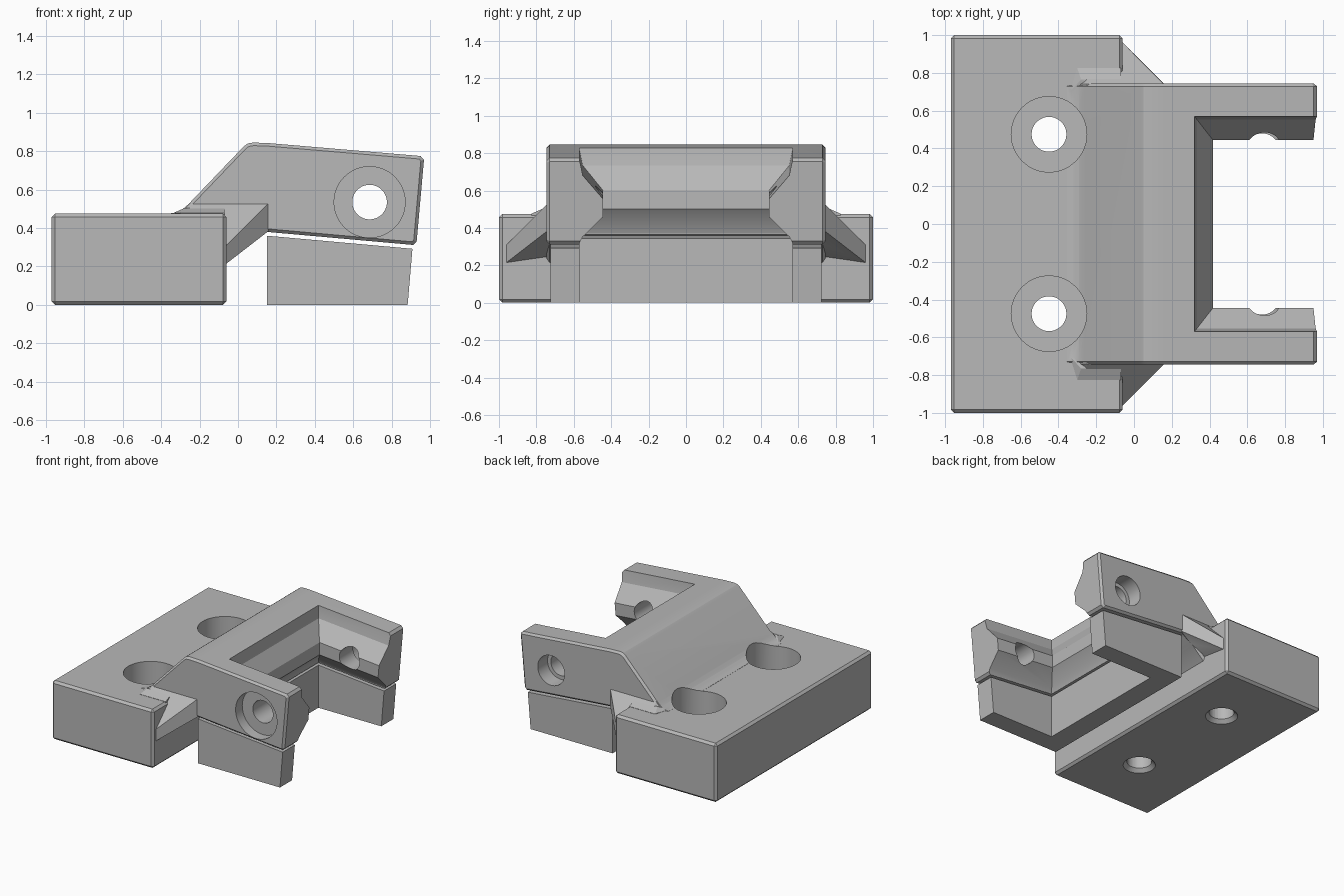
import bpy, bmesh, math
from mathutils import Matrix, Vector

cube = bpy.data.objects.get("Cube")
if cube:
    bpy.data.objects.remove(cube, do_unlink=True)

grey = bpy.data.materials.new("plain grey")
grey.use_nodes = True
COLOUR = (0.48, 0.48, 0.48, 1)
grey.diffuse_color = COLOUR
grey.node_tree.nodes["Principled BSDF"].inputs["Base Color"].default_value = COLOUR


def finish(bm, name):
    bmesh.ops.recalc_face_normals(bm, faces=bm.faces)
    mesh = bpy.data.meshes.new(name)
    bm.to_mesh(mesh)
    bm.free()
    mesh.materials.append(grey)
    ob = bpy.data.objects.new(name, mesh)
    bpy.context.collection.objects.link(ob)
    return ob


def box(name, x0, x1, y, z0, z1, chamfer=0):
    bm = bmesh.new()
    bmesh.ops.create_cube(bm, size=1)
    for v in bm.verts:
        v.co = ((x0 + x1) / 2 + v.co.x * (x1 - x0), v.co.y * 2 * y,
                (z0 + z1) / 2 + v.co.z * (z1 - z0))
    if chamfer:
        bmesh.ops.bevel(bm, geom=bm.edges[:], offset=chamfer, segments=1, affect='EDGES')
    return finish(bm, name)


def side_profile(name, points, y, chamfer=0):
    """Extrude an x-z outline across the width."""
    bm = bmesh.new()
    base = bm.faces.new([bm.verts.new((x, -y, z)) for x, z in points])
    ext = bmesh.ops.extrude_face_region(bm, geom=[base], use_keep_orig=True)
    moved = [g for g in ext["geom"] if isinstance(g, bmesh.types.BMVert)]
    bmesh.ops.translate(bm, verts=moved, vec=(0, 2 * y, 0))
    if chamfer:
        rim = [e for e in bm.edges if abs(e.verts[0].co.y - e.verts[1].co.y) < 0.01]
        bmesh.ops.bevel(bm, geom=rim, offset=chamfer, segments=1, affect='EDGES')
    return finish(bm, name)


def hull(name, points):
    bm = bmesh.new()
    for p in points:
        bm.verts.new(p)
    res = bmesh.ops.convex_hull(bm, input=bm.verts[:])
    loose = [v for v in bm.verts if not v.link_faces]
    bmesh.ops.delete(bm, geom=loose, context='VERTS')
    return finish(bm, name)


def cylinder(start, end, r, r_end=None):
    a, b = Vector(start), Vector(end)
    bm = bmesh.new()
    turn = (b - a).to_track_quat('Z', 'Y').to_matrix().to_4x4()
    bmesh.ops.create_cone(bm, cap_ends=True, segments=48, radius1=r,
                          radius2=r if r_end is None else r_end, depth=(b - a).length,
                          matrix=Matrix.Translation((a + b) / 2) @ turn)
    return finish(bm, "hole_cutter")


def combine(target, others, operation):
    for other in others:
        mod = target.modifiers.new(operation.lower(), 'BOOLEAN')
        mod.operation = operation
        mod.solver = 'EXACT'
        mod.object = other
        bpy.context.view_layer.objects.active = target
        bpy.ops.object.modifier_apply(modifier=mod.name)
        bpy.data.objects.remove(other, do_unlink=True)


def smooth(ob):
    bpy.ops.object.select_all(action='DESELECT')
    ob.select_set(True)
    bpy.context.view_layer.objects.active = ob
    bpy.ops.object.shade_smooth_by_angle(angle=math.radians(20))


# Mounting block
bracket = box("bracket", -0.97, -0.06, 1.0, 0, 0.475, 0.018)

# Raised neck and arms, drawn from the side
arms = side_profile("arms", [
    (-0.36, 0.455), (-0.355, 0.476), (-0.32, 0.482), (-0.29, 0.497), (-0.26, 0.522),
    (0.03, 0.825), (0.05, 0.84), (0.08, 0.845), (0.16, 0.842),
    (0.95, 0.775), (0.968, 0.755), (0.93, 0.33), (0.912, 0.312),
    (0.15, 0.38), (0.125, 0.38), (0.105, 0.37), (-0.06, 0.215), (-0.2, 0.215)], 0.745, 0.016)

# Corner gussets with a soft foot on the block
parts = [arms]
for s in (1, -1):
    parts.append(hull("gusset", [(x, s * y, z) for x, y, z in (
        (-0.25, 0.74, 0.53), (0.16, 0.74, 0.53), (0.16, 0.74, 0.385),
        (0.11, 0.79, 0.385), (-0.06, 0.96, 0.215), (-0.06, 0.96, 0.31),
        (-0.25, 0.95, 0.31), (-0.12, 0.95, 0.215), (-0.12, 0.70, 0.215),
        (0.11, 0.70, 0.385), (0.14, 0.70, 0.53), (-0.25, 0.70, 0.53),
        (-0.31, 0.74, 0.47))]))
    parts.append(hull("gusset_foot", [(x, s * y, z) for x, y, z in (
        (-0.34, 0.70, 0.477), (-0.28, 0.765, 0.503), (-0.07, 0.765, 0.503),
        (-0.07, 0.825, 0.477), (-0.3, 0.825, 0.477), (-0.07, 0.825, 0.46),
        (-0.34, 0.70, 0.46), (-0.3, 0.825, 0.46), (-0.07, 0.70, 0.46), (-0.2, 0.70, 0.503))]))
combine(bracket, parts, 'UNION')

# Opening between the arms, pinched to leave a ridge on three sides
bm = bmesh.new()
rings = []
for z, d in ((1.1, 0), (0.822, 0), (0.735, 0.018), (0.61, 0.125),
             (0.51, 0.125), (0.405, 0.018), (0.37, 0.0), (0.15, 0.0)):
    x0, y = 0.32 + d * 0.78, 0.57 - d
    rings.append([bm.verts.new((px, py, z - 0.085 * (px - 0.32)))
                  for px, py in ((x0, -y), (1.2, -y), (1.2, y), (x0, y))])
for lo, hi in zip(rings, rings[1:]):
    for i in range(4):
        j = (i + 1) % 4
        bm.faces.new((lo[i], lo[j], hi[j], hi[i]))
bm.faces.new(rings[0])
bm.faces.new(rings[-1])
cutters = [finish(bm, "opening_cutter")]

# Counterbored screw holes in the block
for y in (-0.475, 0.475):
    cutters += [cylinder((-0.45, y, -0.1), (-0.45, y, 1), 0.092),
                cylinder((-0.45, y, 0.2), (-0.45, y, 1), 0.2),
                cylinder((-0.45, y, -0.01), (-0.45, y, 0.03), 0.13, 0.09)]

# Cross pin hole: wide recess on the front arm, narrow one on the back arm
px, pz = 0.685, 0.535
cutters += [cylinder((px, -1, pz), (px, 1, pz), 0.09),
            cylinder((px, -1, pz), (px, -0.66, pz), 0.185),
            cylinder((px, 1, pz), (px, 0.62, pz), 0.12)]
combine(bracket, cutters, 'DIFFERENCE')
smooth(bracket)

# Separate U-shaped support under the arms
support = side_profile("support", [(0.15, 0), (0.883, 0), (0.908, 0.292), (0.15, 0.36)], 0.725)
combine(support, [box("support_cutter", 0.32, 1.2, 0.57, -0.2, 0.6)], 'DIFFERENCE')
smooth(support)
